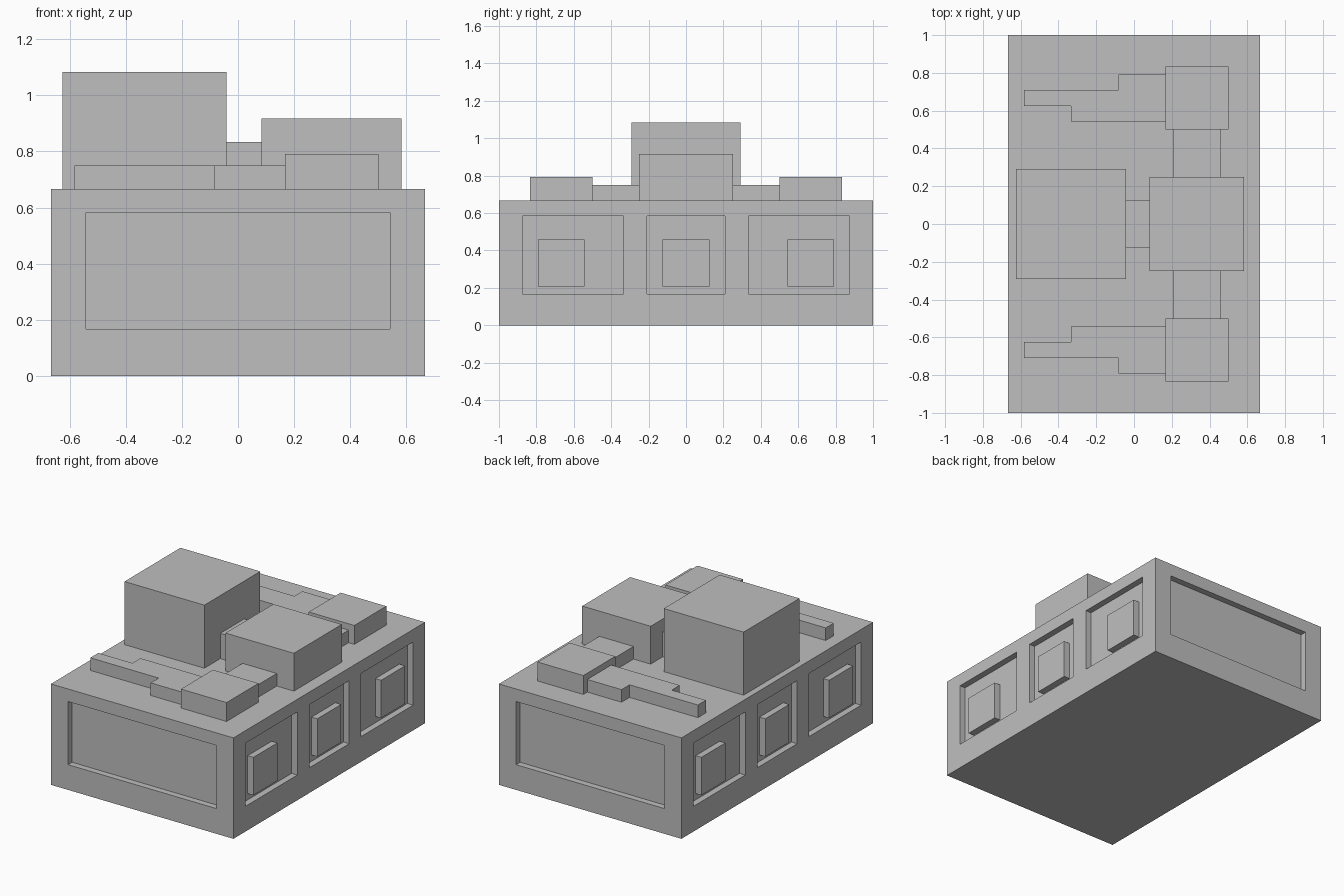
import bpy
import bmesh

U = 1 / 24  # modelling unit: the whole model sits on this step

cube = bpy.data.objects.get("Cube")
if cube:
    bpy.data.objects.remove(cube, do_unlink=True)

grey = bpy.data.materials.new("plain grey")
grey.use_nodes = True
colour = (0.52, 0.52, 0.52, 1)
grey.diffuse_color = colour
grey.node_tree.nodes["Principled BSDF"].inputs["Base Color"].default_value = colour


def prism(name, outline, z0, z1):
    """Extrude an outline (in units) from z0 to z1."""
    bm = bmesh.new()
    base = bm.faces.new([bm.verts.new((x * U, y * U, z0 * U)) for x, y in outline])
    top = bmesh.ops.extrude_face_region(bm, geom=[base])["geom"]
    for v in top:
        if isinstance(v, bmesh.types.BMVert):
            v.co.z = z1 * U
    bmesh.ops.recalc_face_normals(bm, faces=bm.faces)
    mesh = bpy.data.meshes.new(name)
    bm.to_mesh(mesh)
    bm.free()
    mesh.materials.append(grey)
    obj = bpy.data.objects.new(name, mesh)
    bpy.context.collection.objects.link(obj)
    return obj


def box(name, x0, x1, y0, y1, z0, z1):
    return prism(name, [(x0, y0), (x1, y0), (x1, y1), (x0, y1)], z0, z1)


# Main body
body = box("body", -16, 16, -24, 24, 0, 16)

# Recessed panels on all four sides, with a raised plate in each long-side panel
cutters = []
side_panels = [("front", -21, -8, -19, -13), ("middle", -5, 5, -3, 3), ("back", 8, 21, 13, 19)]
for s, side in ((1, "left"), (-1, "right")):
    inner, outer = sorted((15 * s, 18 * s))
    for place, y0, y1, k0, k1 in side_panels:
        cutters.append(box("panel_cutter", inner, outer, y0, y1, 4, 14))
        x0, x1 = sorted((15 * s, 16 * s))
        box(f"{side}_{place}_plate", x0, x1, k0, k1, 5, 11)
    y0, y1 = sorted((23 * s, 26 * s))
    cutters.append(box("panel_cutter", -13, 13, y0, y1, 4, 14))

for cutter in cutters:
    cutter.hide_render = True
    mod = body.modifiers.new("recess", "BOOLEAN")
    mod.operation = "DIFFERENCE"
    mod.solver = "EXACT"
    mod.object = cutter

# Apply the cuts and drop the helpers
bpy.context.view_layer.update()
cut_mesh = bpy.data.meshes.new_from_object(
    body.evaluated_get(bpy.context.evaluated_depsgraph_get()))
body.modifiers.clear()
body.data = cut_mesh
for cutter in cutters:
    bpy.data.objects.remove(cutter, do_unlink=True)

# Central blocks on the roof
box("tall_block", -15, -1, -7, 7, 16, 26)
box("block_connector", -1, 2, -3, 3, 16, 20)
box("low_block", 2, 14, -6, 6, 16, 22)

# Mirrored bridge, end block and stepped arm on each half of the roof
arm_outline = [(4, 13), (4, 19), (-2, 19), (-2, 17), (-14, 17), (-14, 15), (-8, 15), (-8, 13)]
for s, end in ((-1, "front"), (1, "back")):
    box(f"{end}_bridge", 5, 11, 6 * s, 12 * s, 16, 18)
    box(f"{end}_end_block", 4, 12, 12 * s, 20 * s, 16, 19)
    prism(f"{end}_stepped_arm", [(x, y * s) for x, y in arm_outline], 16, 18)
